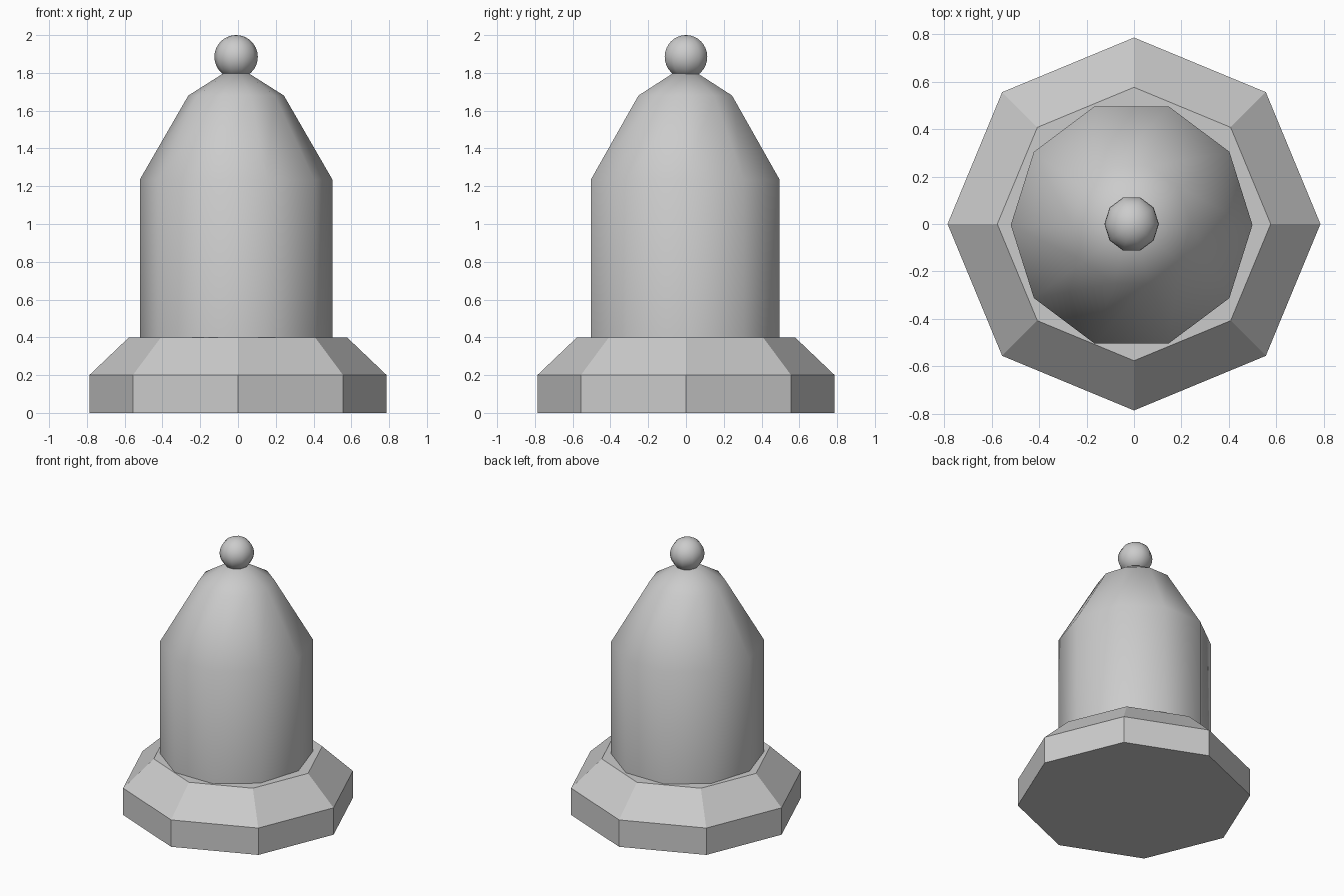
import bpy, bmesh
from math import sin, cos, pi, radians

if "Cube" in bpy.data.objects:
    bpy.data.objects.remove(bpy.data.objects["Cube"])


def lathe(name, profile, sides, centre=(0, 0), y_scale=1.0, smooth=False):
    """Revolve (radius, z) points; zero radius makes a pole, open ends are capped."""
    bm = bmesh.new()
    rings = []
    for r, z in profile:
        n = 1 if r == 0 else sides
        rings.append([bm.verts.new((centre[0] + r * cos(2 * pi * i / sides),
                                    centre[1] + r * y_scale * sin(2 * pi * i / sides), z))
                      for i in range(n)])
    for a, b in zip(rings, rings[1:]):
        for i in range(sides):
            j = (i + 1) % sides
            if len(a) == 1:
                bm.faces.new((a[0], b[j], b[i]))
            elif len(b) == 1:
                bm.faces.new((a[i], a[j], b[0]))
            else:
                bm.faces.new((a[i], a[j], b[j], b[i]))
    for ring in (rings[0], rings[-1]):
        if len(ring) > 1:
            bm.faces.new(ring)
    bmesh.ops.recalc_face_normals(bm, faces=bm.faces)
    mesh = bpy.data.meshes.new(name)
    bm.to_mesh(mesh)
    bm.free()
    obj = bpy.data.objects.new(name, mesh)
    bpy.context.collection.objects.link(obj)
    if smooth:
        bpy.ops.object.select_all(action='DESELECT')
        obj.select_set(True)
        bpy.context.view_layer.objects.active = obj
        bpy.ops.object.shade_smooth_by_angle(angle=radians(50))
    return obj


# Octagonal plinth with sloped shoulder
lathe("base", [(0.787, 0), (0.787, 0.2), (0.577, 0.4)], 8)

# Ten-sided domed body, slightly off centre
lathe("domed_body", [(0.51, 0.4), (0.51, 1.235), (0.253, 1.68), (0, 1.84)],
      10, (-0.01, -0.004), 1.03, smooth=True)

# Ball finial
R, RINGS = 0.115, 16
ball = [(0 if i in (0, RINGS) else R * sin(pi * i / RINGS), 1.885 - R * cos(pi * i / RINGS))
        for i in range(RINGS + 1)]
lathe("finial_ball", ball, 10, (-0.01, 0), 1.03, smooth=True)
